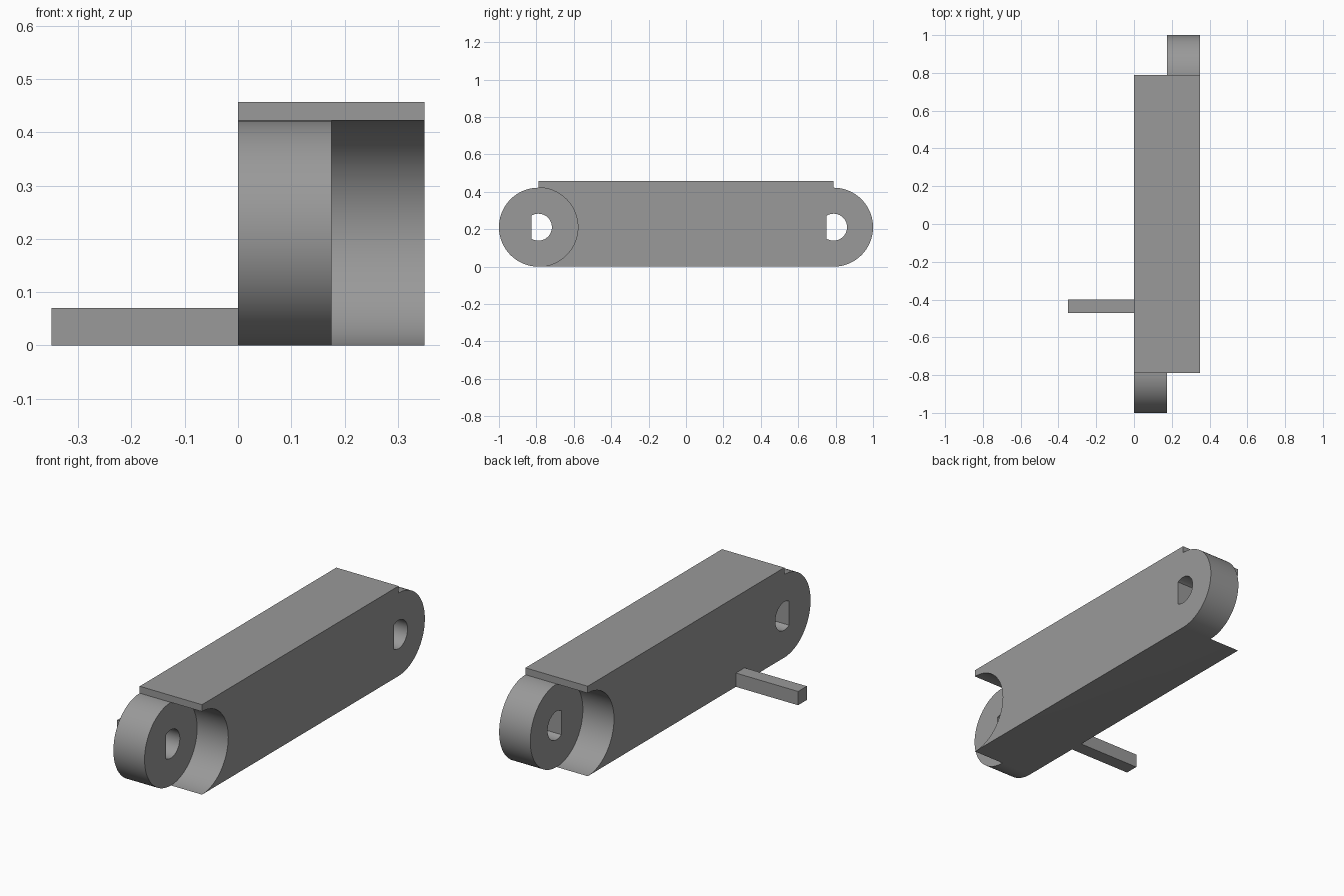
import bpy, bmesh, math

cube = bpy.data.objects.get("Cube")
if cube:
    bpy.data.objects.remove(cube, do_unlink=True)

WIDTH, HALF = 0.35, 0.175      # full link width, width of one knuckle
PIVOT, R, TOP = 0.789, 0.211, 0.457
HOLE_R, HOLE_FLAT = 0.072, -0.038

grey = bpy.data.materials.new("mid grey")
grey.use_nodes = True
colour = (0.32, 0.32, 0.32, 1)
grey.diffuse_color = colour
grey.node_tree.nodes["Principled BSDF"].inputs["Base Color"].default_value = colour


def arc(cy, cz, r, a0, a1, n):
    """Points (y, z) along a circular arc, angles in radians."""
    return [(cy + r * math.cos(a0 + (a1 - a0) * i / n),
             cz + r * math.sin(a0 + (a1 - a0) * i / n)) for i in range(n + 1)]


def prism(name, outline, x0, x1):
    """Extrude a (y, z) outline along x."""
    bm = bmesh.new()
    face = bm.faces.new([bm.verts.new((x0, y, z)) for y, z in outline])
    ext = bmesh.ops.extrude_face_region(bm, geom=[face])
    moved = [v for v in ext["geom"] if isinstance(v, bmesh.types.BMVert)]
    bmesh.ops.translate(bm, verts=moved, vec=(x1 - x0, 0, 0))
    bmesh.ops.recalc_face_normals(bm, faces=bm.faces)
    mesh = bpy.data.meshes.new(name)
    bm.to_mesh(mesh)
    bm.free()
    mesh.materials.append(grey)
    obj = bpy.data.objects.new(name, mesh)
    bpy.context.collection.objects.link(obj)
    return obj


def combine(target, other, operation):
    """Apply a boolean and discard the helper."""
    mod = target.modifiers.new(operation, 'BOOLEAN')
    mod.operation, mod.solver, mod.object = operation, 'EXACT', other
    bpy.context.view_layer.objects.active = target
    bpy.ops.object.modifier_apply(modifier=mod.name)
    bpy.data.objects.remove(other, do_unlink=True)


# Half link: round knuckle at one end, matching concave socket at the other
half_outline = (arc(-PIVOT, R, R, math.pi / 2, 1.5 * math.pi, 48)
                + arc(PIVOT, R, R, 1.5 * math.pi, math.pi / 2, 48)
                + [(PIVOT, TOP), (-PIVOT, TOP)])
link = prism("link_body", half_outline, 0, HALF)
other_half = prism("link_half", [(-y, z) for y, z in half_outline], HALF, WIDTH)
combine(link, other_half, 'UNION')

# D-shaped pivot holes, flat side toward the front
cut = math.acos(HOLE_FLAT / HOLE_R)
for y in (-PIVOT, PIVOT):
    hole = prism("hole_cutter", arc(y, R, HOLE_R, -cut, cut, 36), -0.1, WIDTH + 0.1)
    hole.hide_render = True
    combine(link, hole, 'DIFFERENCE')

# Side peg
peg = prism("side_peg", [(-0.47, 0), (-0.40, 0), (-0.40, 0.07), (-0.47, 0.07)], -0.35, 0)

# Smooth the curved walls, keep edges crisp
bpy.ops.object.select_all(action='DESELECT')
link.select_set(True)
bpy.context.view_layer.objects.active = link
bpy.ops.object.shade_smooth_by_angle(angle=math.radians(30))
